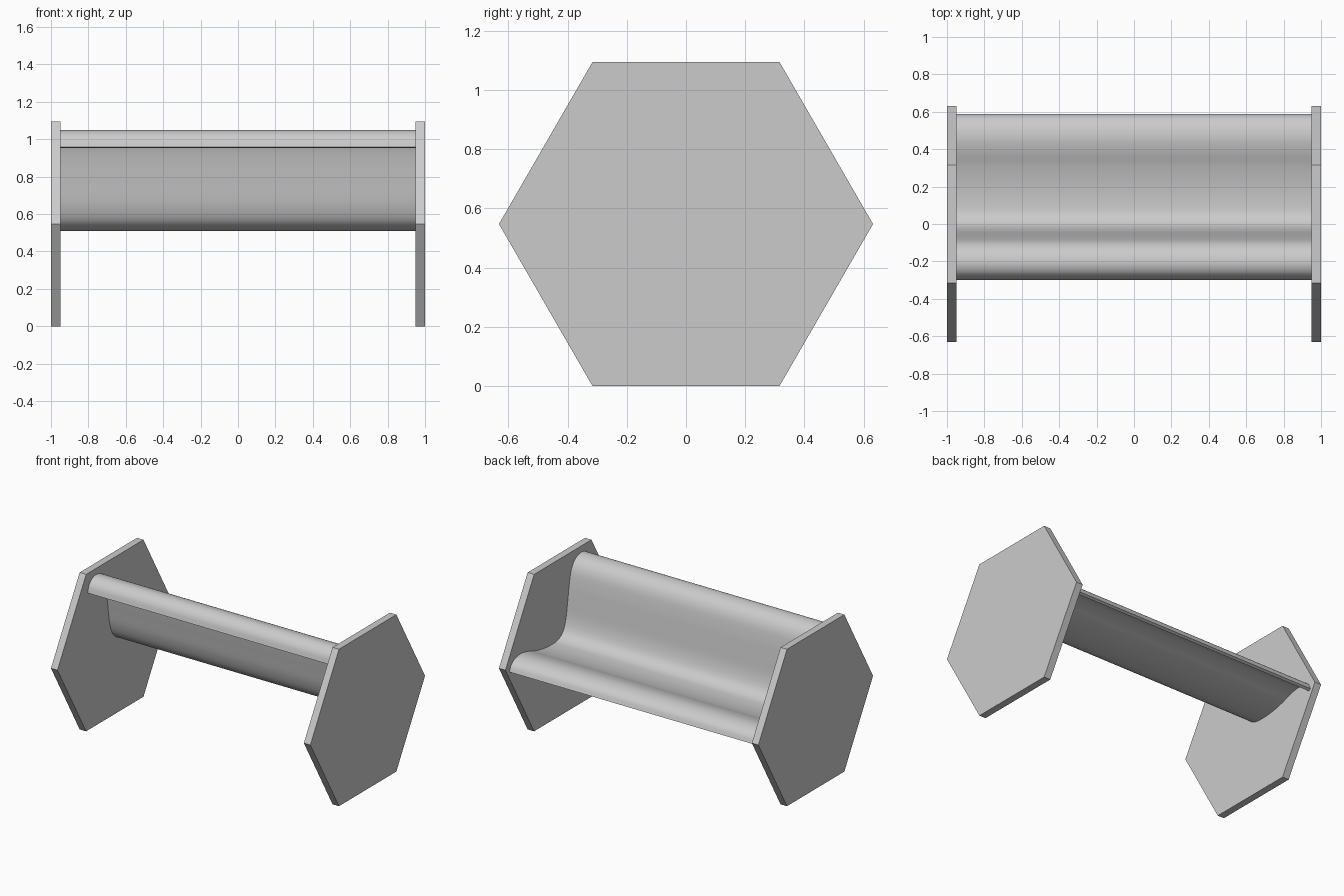
import bpy, bmesh, math
from mathutils import Vector, Matrix

if "Cube" in bpy.data.objects:
    bpy.data.objects.remove(bpy.data.objects["Cube"])

R = 0.6315                      # hexagon corner radius
H = R * math.sin(math.pi / 3)   # half height of the hexagon
THICK = 0.05                    # end panel thickness
SHEET = 0.02                    # bent seat sheet thickness


def make_object(name, bm):
    bmesh.ops.recalc_face_normals(bm, faces=bm.faces)
    mesh = bpy.data.meshes.new(name)
    bm.to_mesh(mesh)
    bm.free()
    ob = bpy.data.objects.new(name, mesh)
    bpy.context.collection.objects.link(ob)
    return ob


def extrude_outline(name, outline, x0, x1):
    """Extrude a closed (y, z) outline along x."""
    bm = bmesh.new()
    a = [bm.verts.new((x0, y, z)) for y, z in outline]
    b = [bm.verts.new((x1, y, z)) for y, z in outline]
    n = len(outline)
    for i in range(n):
        j = (i + 1) % n
        bm.faces.new((a[i], a[j], b[j], b[i]))
    bm.faces.new(a)
    bm.faces.new(b[::-1])
    return make_object(name, bm)


def smooth_path(pts, steps=6):
    """Catmull-Rom curve through the points."""
    p = [Vector(q) for q in pts]
    p = [2 * p[0] - p[1]] + p + [2 * p[-1] - p[-2]]
    out = []
    for i in range(1, len(p) - 2):
        for s in range(steps):
            t = s / steps
            out.append(0.5 * (2 * p[i] + (p[i + 1] - p[i - 1]) * t
                       + (2 * p[i - 1] - 5 * p[i] + 4 * p[i + 1] - p[i + 2]) * t ** 2
                       + (3 * p[i] - p[i - 1] - 3 * p[i + 1] + p[i + 2]) * t ** 3))
    return out + [p[-2]]


# Hexagonal end panels
hexagon = [(R * math.cos(k * math.pi / 3), H + R * math.sin(k * math.pi / 3))
           for k in range(6)]
extrude_outline("left_end_panel", hexagon, -1, -1 + THICK)
extrude_outline("right_end_panel", hexagon, 1 - THICK, 1)

# Bent sheet: rolled back rest flowing into the waved seat
path = smooth_path([(-0.29, 0.955), (-0.275, 1.0), (-0.245, 1.03), (-0.2, 1.04),
                    (-0.145, 1.022), (-0.105, 0.97), (-0.082, 0.88),
                    (-0.065, 0.77), (-0.045, 0.65), (-0.01, 0.567),
                    (0.05, 0.527), (0.13, 0.52), (0.22, 0.528), (0.31, 0.548),
                    (0.39, 0.575), (0.46, 0.587), (0.52, 0.578),
                    (0.56, 0.553), (0.58, 0.514)])
upper, lower = [], []
for i, p in enumerate(path):
    d = (path[min(i + 1, len(path) - 1)] - path[max(i - 1, 0)]).normalized()
    nrm = Vector((-d.y, d.x)) * SHEET / 2
    upper.append(p + nrm)
    lower.append(p - nrm)
seat = extrude_outline("seat_and_back", upper + lower[::-1], -1 + THICK, 1 - THICK)

bpy.context.view_layer.objects.active = seat
seat.select_set(True)
bpy.ops.object.shade_smooth_by_angle(angle=math.radians(35))
